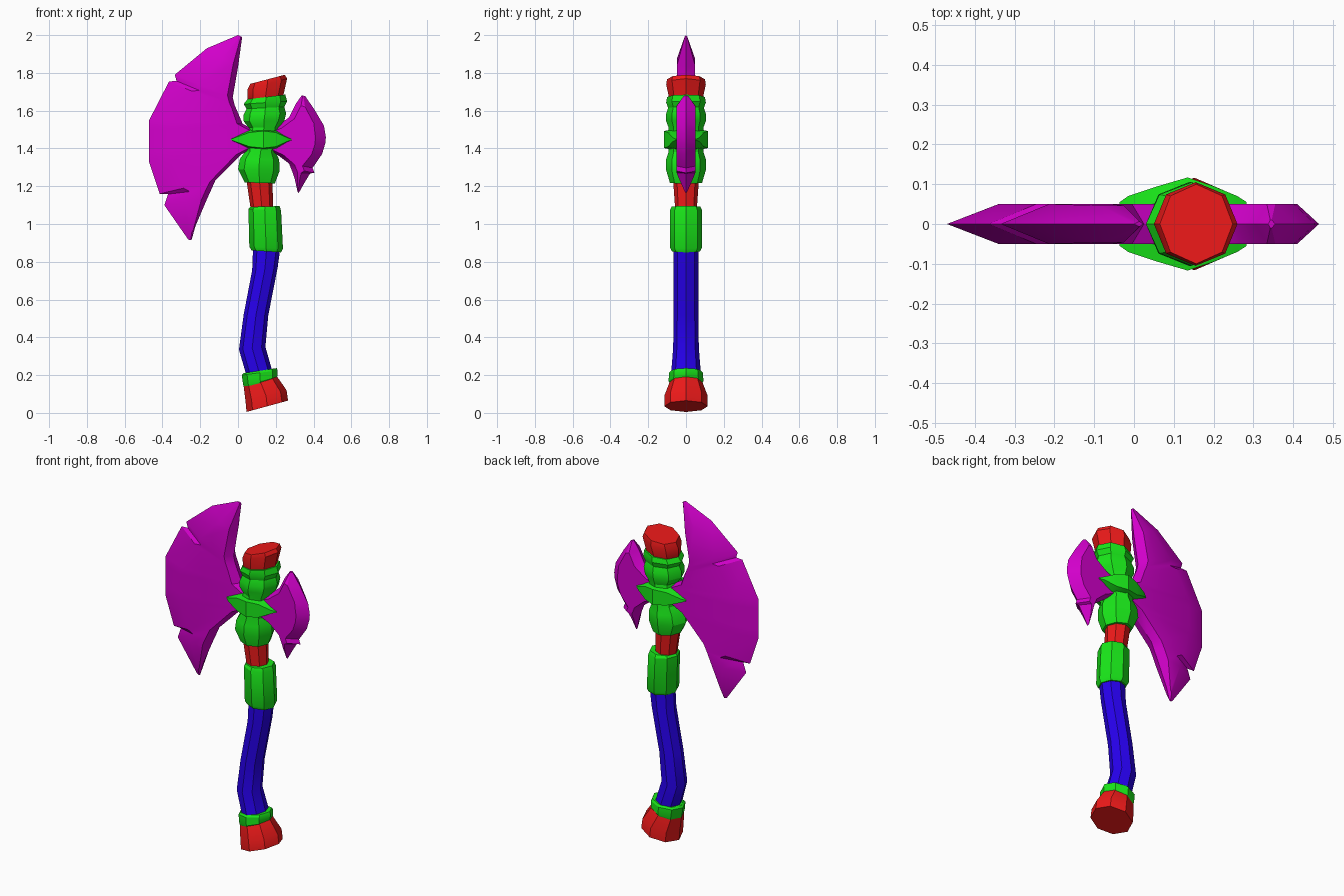
import bpy, bmesh, math
from mathutils import Vector


def material(name, rgb):
    m = bpy.data.materials.new(name)
    m.diffuse_color = (*rgb, 1)
    return m


RED = material("red", (0.85, 0.01, 0.01))
GREEN = material("green", (0.01, 0.8, 0.01))
BLUE = material("blue", (0.02, 0.0, 0.85))
PURPLE = material("purple", (0.65, 0.0, 0.6))


def loft(name, rings, mat, angle=30):
    """Skin a list of equal-length closed rings and cap both ends."""
    bm = bmesh.new()
    rows = [[bm.verts.new(p) for p in ring] for ring in rings]
    n = len(rows[0])
    for a, b in zip(rows, rows[1:]):
        for i in range(n):
            j = (i + 1) % n
            bm.faces.new((a[i], a[j], b[j], b[i]))
    bm.faces.new(rows[0])
    bm.faces.new(rows[-1])
    bmesh.ops.recalc_face_normals(bm, faces=bm.faces)
    mesh = bpy.data.meshes.new(name)
    bm.to_mesh(mesh)
    bm.free()
    mesh.materials.append(mat)
    ob = bpy.data.objects.new(name, mesh)
    bpy.context.collection.objects.link(ob)
    bpy.ops.object.select_all(action='DESELECT')
    ob.select_set(True)
    bpy.context.view_layer.objects.active = ob
    bpy.ops.object.shade_smooth_by_angle(angle=math.radians(angle))
    return ob


def tube(name, stations, mat):
    """Eight-sided tube; station = left x, left z, right x, right z, y radius."""
    rings = []
    for xl, zl, xr, zr, ry in stations:
        l, r = Vector((xl, 0, zl)), Vector((xr, 0, zr))
        c, h = (l + r) / 2, (r - l) / 2
        rings.append([c + h * math.cos(k * math.pi / 4)
                      + Vector((0, ry * math.sin(k * math.pi / 4), 0)) for k in range(8)])
    return loft(name, rings, mat)


def blade(name, stations, bevel, mat):
    """Blade with sharp edges; station = outer x, z, inner x, z."""
    rings = []
    for xo, zo, xi, zi in stations:
        o, i = Vector((xo, 0, zo)), Vector((xi, 0, zi))
        w = (i - o).length
        d = (i - o).normalized()
        y = Vector((0, 0.05 * min(1, w / (bevel * 1.6)), 0))
        ridge = o + d * min(bevel, w * 0.5)
        back = i - d * min(0.03, w * 0.3)
        rings.append([o, ridge + y, back + y, i, back - y, ridge - y])
    return loft(name, rings, mat)


# Pommel and its collar
tube("pommel", [(0.045, 0.005, 0.265, 0.065, 0.115), (0.04, 0.06, 0.257, 0.12, 0.115),
                (0.03, 0.14, 0.205, 0.195, 0.085)], RED)
tube("pommel_collar", [(0.035, 0.13, 0.2, 0.18, 0.085), (0.028, 0.145, 0.208, 0.192, 0.092),
                       (0.02, 0.2, 0.21, 0.225, 0.09), (0.03, 0.21, 0.205, 0.237, 0.08)], GREEN)

# Curved grip
tube("grip", [(0.05, 0.18, 0.185, 0.21, 0.08), (0.005, 0.335, 0.145, 0.35, 0.068),
              (0.03, 0.52, 0.16, 0.515, 0.065), (0.075, 0.755, 0.21, 0.77, 0.065),
              (0.08, 0.88, 0.225, 0.88, 0.065)], BLUE)

# Sleeve above the grip
tube("sleeve", [(0.072, 0.86, 0.228, 0.85, 0.075), (0.06, 0.88, 0.238, 0.87, 0.085),
                (0.055, 1.08, 0.228, 1.07, 0.085), (0.065, 1.09, 0.22, 1.095, 0.075)], GREEN)

# Shaft and its flared top end
tube("shaft", [(0.07, 1.06, 0.187, 1.06, 0.056), (0.045, 1.23, 0.182, 1.23, 0.068)], RED)
tube("shaft_top", [(0.07, 1.62, 0.235, 1.65, 0.085), (0.05, 1.66, 0.24, 1.68, 0.09),
                   (0.05, 1.71, 0.26, 1.77, 0.105), (0.065, 1.742, 0.248, 1.79, 0.1)], RED)

# Ribbed socket holding the blades
tube("socket", [(0.035, 1.22, 0.195, 1.215, 0.085), (0.0, 1.29, 0.22, 1.28, 0.105),
                (0.01, 1.345, 0.218, 1.34, 0.105), (0.04, 1.385, 0.2, 1.38, 0.092),
                (0.04, 1.45, 0.215, 1.45, 0.1), (0.055, 1.51, 0.22, 1.51, 0.092),
                (0.03, 1.545, 0.245, 1.545, 0.105), (0.03, 1.58, 0.255, 1.585, 0.105),
                (0.045, 1.61, 0.245, 1.62, 0.095), (0.03, 1.635, 0.26, 1.65, 0.105),
                (0.05, 1.66, 0.25, 1.685, 0.1)], GREEN)

# Diamond clasp on both faces: x, half height, outer y
clasp = [(-0.036, 0.004, 0.055), (-0.015, 0.014, 0.07), (0.06, 0.05, 0.095), (0.135, 0.06, 0.117),
         (0.2, 0.05, 0.095), (0.26, 0.014, 0.07), (0.283, 0.004, 0.055)]
for side, label in ((-1, "front"), (1, "back")):
    loft(label + "_clasp", [[(x, side * 0.04, 1.447 - h), (x, side * y, 1.447 - h * 0.75),
                             (x, side * y, 1.447 + h * 0.75), (x, side * 0.04, 1.447 + h)]
                            for x, h, y in clasp], GREEN)

# Large blade with two nicks
blade("large_blade", [(0.0, 2.0, 0.022, 1.99), (-0.165, 1.93, 0.0, 1.83),
                      (-0.335, 1.79, -0.028, 1.67), (-0.325, 1.757, -0.018, 1.63),
                      (-0.365, 1.755, -0.005, 1.6), (-0.47, 1.55, 0.025, 1.53),
                      (-0.47, 1.5, 0.1, 1.49), (-0.47, 1.38, 0.1, 1.41),
                      (-0.47, 1.325, 0.02, 1.37), (-0.415, 1.16, -0.12, 1.23),
                      (-0.37, 1.158, -0.14, 1.185), (-0.39, 1.1, -0.165, 1.13),
                      (-0.265, 0.92, -0.225, 0.99), (-0.255, 0.915, -0.245, 0.918)],
      0.13, PURPLE)

# Small blade with one nick
blade("small_blade", [(0.355, 1.678, 0.337, 1.68), (0.405, 1.605, 0.305, 1.635),
                      (0.455, 1.52, 0.27, 1.565), (0.461, 1.485, 0.2, 1.51),
                      (0.465, 1.46, 0.13, 1.48), (0.463, 1.43, 0.13, 1.4),
                      (0.445, 1.37, 0.21, 1.365), (0.395, 1.297, 0.27, 1.32),
                      (0.405, 1.27, 0.28, 1.295), (0.382, 1.268, 0.288, 1.275),
                      (0.35, 1.215, 0.3, 1.24), (0.322, 1.165, 0.315, 1.172)],
      0.055, PURPLE)
